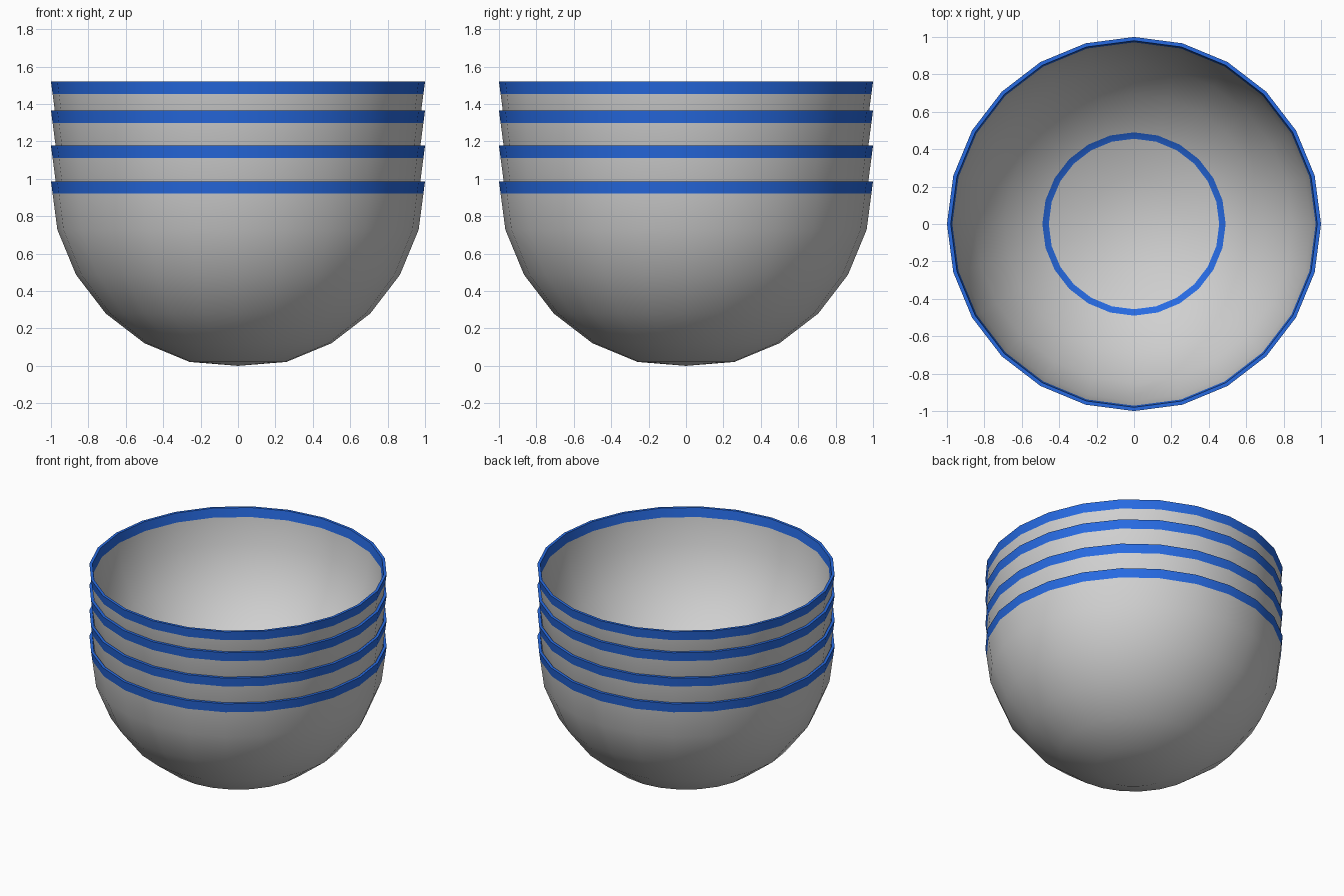
import bpy
import bmesh
from math import sin, cos, pi, radians, tau
from mathutils import Matrix

if "Cube" in bpy.data.objects:
    bpy.data.objects.remove(bpy.data.objects["Cube"], do_unlink=True)

SIDES = 24
CENTRE = 0.987       # height of the hemisphere centre above the base
WALL = 0.02
BAND = 0.066         # height of the painted rim band


def material(name, colour):
    mat = bpy.data.materials.new(name)
    mat.use_nodes = True
    mat.diffuse_color = colour
    mat.node_tree.nodes["Principled BSDF"].inputs["Base Color"].default_value = colour
    return mat


GREY = material("light grey glaze", (0.63, 0.63, 0.63, 1))
BLUE = material("blue glaze", (0.02, 0.145, 0.76, 1))


def arc(radius):
    """Quarter circle from bottom pole to rim, with a point where the rim band starts."""
    pts = [(radius * sin(a), CENTRE - radius * cos(a))
           for a in (radians(15 * i) for i in range(7))]
    (r0, z0), (r1, z1) = pts[-2:]
    t = (CENTRE - BAND - z0) / (z1 - z0)
    pts.insert(-1, (r0 + t * (r1 - r0), CENTRE - BAND))
    return pts


def bowl_profile():
    """Closed section: outer wall upwards, rim, inner wall downwards."""
    outer, inner = arc(1.0), arc(1.0 - WALL)
    outer[0] = (0, 0)                       # slightly flattened base
    inner[0] = (0, WALL)
    (r0, z0), (r1, z1) = inner[1:3]         # inner edge of the painted ring
    inner.insert(2, (r0 + 0.855 * (r1 - r0), z0 + 0.855 * (z1 - z0)))
    colours = [0] * 6 + [1] * 3 + [0] * 4 + [1] + [0] * 2
    return outer + inner[::-1], colours


def make_bowl(name, height):
    points, colours = bowl_profile()
    bm = bmesh.new()
    rings = []
    for r, z in points:
        if r == 0:
            rings.append([bm.verts.new((0, 0, z))] * SIDES)
        else:
            rings.append([bm.verts.new((r * cos(tau * i / SIDES), r * sin(tau * i / SIDES), z))
                          for i in range(SIDES)])
    for low, high, colour in zip(rings, rings[1:], colours):
        for i in range(SIDES):
            j = (i + 1) % SIDES
            corners = list(dict.fromkeys((low[i], low[j], high[j], high[i])))
            bm.faces.new(corners).material_index = colour
    mesh = bpy.data.meshes.new(name)
    bm.to_mesh(mesh)
    bm.free()
    mesh.materials.append(GREY)
    mesh.materials.append(BLUE)
    bowl = bpy.data.objects.new(name, mesh)
    bowl.location.z = height
    bpy.context.collection.objects.link(bowl)
    bpy.ops.object.select_all(action="DESELECT")
    bowl.select_set(True)
    bpy.context.view_layer.objects.active = bowl
    bpy.ops.object.shade_smooth_by_angle(angle=radians(40))


# Four nested bowls
for label, height in (("bottom", 0), ("lower_middle", 0.19),
                      ("upper_middle", 0.378), ("top", 0.533)):
    make_bowl(label + "_bowl", height)
